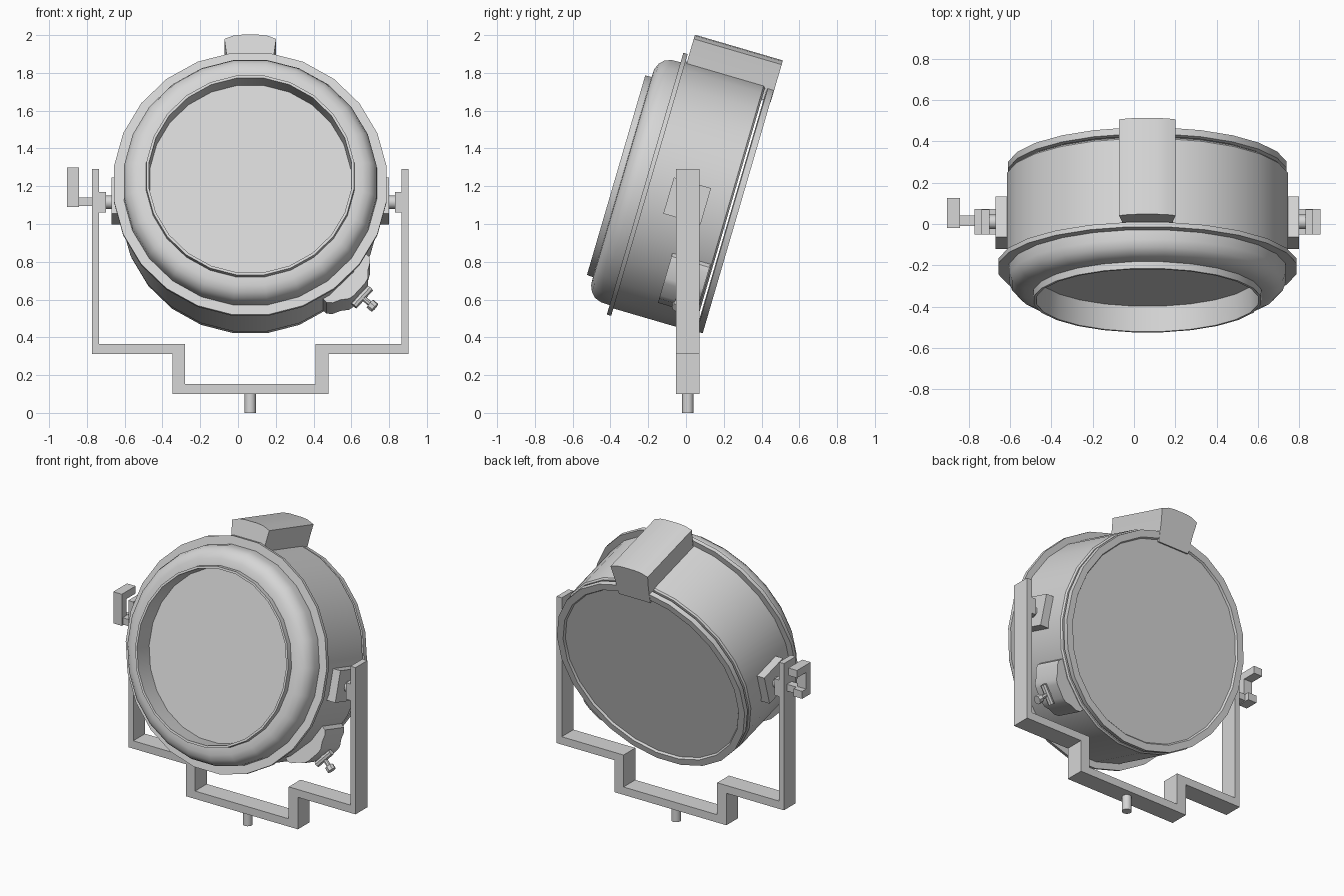
import bpy, bmesh, math
from mathutils import Matrix, Vector

if "Cube" in bpy.data.objects:
    bpy.data.objects.remove(bpy.data.objects["Cube"], do_unlink=True)

grey = bpy.data.materials.new("light_grey")
grey.use_nodes = True
COLOUR = (0.67, 0.67, 0.67, 1)
grey.diffuse_color = COLOUR
grey.node_tree.nodes["Principled BSDF"].inputs["Base Color"].default_value = COLOUR

CX = 0.065   # centre line of lamp and yoke
SIDES = 24
# Lamp frame: local y runs to the rear along the lamp axis
LAMP = Matrix.Translation((CX, -0.205, 1.21)) @ Matrix.Rotation(math.radians(-16.3), 4, 'X')
STAND = Matrix.Translation((CX, 0.01, 0))


def finish(name, bm, frame, angle=35):
    bmesh.ops.remove_doubles(bm, verts=bm.verts, dist=1e-5)
    bmesh.ops.recalc_face_normals(bm, faces=bm.faces)
    mesh = bpy.data.meshes.new(name)
    bm.to_mesh(mesh)
    bm.free()
    mesh.materials.append(grey)
    ob = bpy.data.objects.new(name, mesh)
    bpy.context.collection.objects.link(ob)
    ob.matrix_world = frame
    bpy.ops.object.select_all(action='DESELECT')
    ob.select_set(True)
    bpy.context.view_layer.objects.active = ob
    bpy.ops.object.shade_smooth_by_angle(angle=math.radians(angle))


def lathe(name, profile, closed=False):
    """Spin (radius, depth) points about the lamp axis, with a flat side on top."""
    bm = bmesh.new()
    step = math.pi / SIDES
    verts = [bm.verts.new((r * math.tan(step), d, r)) for r, d in profile]
    pairs = list(zip(verts, verts[1:])) + ([(verts[-1], verts[0])] if closed else [])
    edges = [bm.edges.new(p) for p in pairs]
    bmesh.ops.spin(bm, geom=verts + edges, cent=(0, 0, 0), axis=(0, 1, 0),
                   angle=math.tau, steps=SIDES, use_merge=True)
    finish(name, bm, LAMP)


def box(name, lo, hi, frame):
    bm = bmesh.new()
    lo, hi = Vector(lo), Vector(hi)
    bmesh.ops.create_cube(bm, size=1, matrix=Matrix.Translation((lo + hi) / 2)
                          @ Matrix.Diagonal((*(hi - lo), 1)))
    finish(name, bm, frame)


def prism(name, outline, y0, y1, frame):
    """Extrude an (x, z) outline along y."""
    bm = bmesh.new()
    face = bm.faces.new([bm.verts.new((x, y0, z)) for x, z in outline])
    ext = bmesh.ops.extrude_face_region(bm, geom=[face])["geom"]
    bmesh.ops.translate(bm, vec=(0, y1 - y0, 0),
                        verts=[v for v in ext if isinstance(v, bmesh.types.BMVert)])
    finish(name, bm, frame)


def mirrored(half):
    return half + [(-x, z) for x, z in reversed(half)]


def rod(name, radius, start, end, frame, sides=12):
    bm = bmesh.new()
    a, b = Vector(start), Vector(end)
    turn = (b - a).to_track_quat('Z', 'Y').to_matrix().to_4x4()
    bmesh.ops.create_cone(bm, cap_ends=True, segments=sides, radius1=radius, radius2=radius,
                          depth=(b - a).length, matrix=Matrix.Translation((a + b) / 2) @ turn)
    finish(name, bm, frame)


# Lamp housing
lathe("front_shell", [(0.532, -0.04), (0.536, -0.172), (0.55, -0.172), (0.552, -0.138),
                      (0.595, -0.136), (0.63, -0.121), (0.655, -0.096), (0.668, -0.06),
                      (0.67, 0)])
lathe("lens", [(0, -0.045), (0.534, -0.045)])
lathe("flange", [(0.66, -0.012), (0.722, -0.012), (0.722, 0.012), (0.66, 0.012)], closed=True)
lathe("drum", [(0.681, 0), (0.681, 0.445), (0.672, 0.455), (0.655, 0.455)])
lathe("rear_rim", [(0.65, 0.465), (0.674, 0.47), (0.674, 0.503), (0.63, 0.503), (0.622, 0.49)])
lathe("rear_cover", [(0, 0.49), (0.624, 0.49)])

# Arched housing on top of the drum
prism("top_housing", mirrored([(0.115, 0.6), (0.125, 0.72), (0.137, 0.808), (0.09, 0.826),
                               (0.045, 0.831)]), 0.02, 0.505, LAMP)

# Pivots on both sides
for side, label in ((-1, "right"), (1, "left")):
    block = [(0.62, -0.125), (0.735, -0.125), (0.735, 0.075), (0.62, 0.075)]
    prism(label + "_pivot_block", [(side * x, z) for x, z in block], 0.125, 0.33, LAMP)
    rod(label + "_pivot_pin", 0.035, (side * 0.72, 0, 1.115), (side * 0.81, 0, 1.115), STAND)
    xs = sorted((side * 0.765, side * 0.81))
    box(label + "_pivot_washer", (xs[0], -0.06, 1.06), (xs[1], 0.06, 1.17), STAND)

# Stepped yoke
outer = [(0.8, 1.29), (0.837, 1.29), (0.837, 0.313), (0.413, 0.313), (0.413, 0.1)]
inner = [(0.345, 0.152), (0.345, 0.365), (0.8, 0.365)]
prism("yoke", mirrored(outer) + [(-x, z) for x, z in reversed(inner)] + inner,
      -0.062, 0.062, STAND)
rod("spigot", 0.03, (0, 0, 0), (0, 0, 0.12), STAND)

# Locking handle on the right arm
box("handle_arm", (-0.91, -0.02, 1.095), (-0.83, 0.03, 1.14), STAND)
box("handle_post", (-0.97, -0.03, 1.09), (-0.907, 0.02, 1.3), STAND)
box("handle_grip", (-0.97, 0.02, 1.25), (-0.907, 0.115, 1.3), STAND)
box("handle_foot", (-0.97, 0.02, 1.09), (-0.907, 0.06, 1.14), STAND)

# Latch on the lower left of the drum: its local z points outwards
LATCH = LAMP @ Matrix.Translation((0, 0.335, 0)) @ Matrix.Rotation(math.radians(131.5), 4, 'Y')
prism("latch_plate", mirrored([(0.165, 0.63), (0.17, 0.69), (0.15, 0.715), (0.11, 0.735),
                               (0.075, 0.765), (0.045, 0.772)]), -0.105, 0.105, LATCH)
rod("latch_stem", 0.014, (0, 0, 0.76), (0, 0, 0.86), LATCH, 8)
rod("latch_crossbar", 0.02, (-0.065, 0, 0.79), (0.065, 0, 0.79), LATCH, 8)
rod("latch_knob", 0.028, (0, 0, 0.848), (0, 0, 0.88), LATCH, 8)
